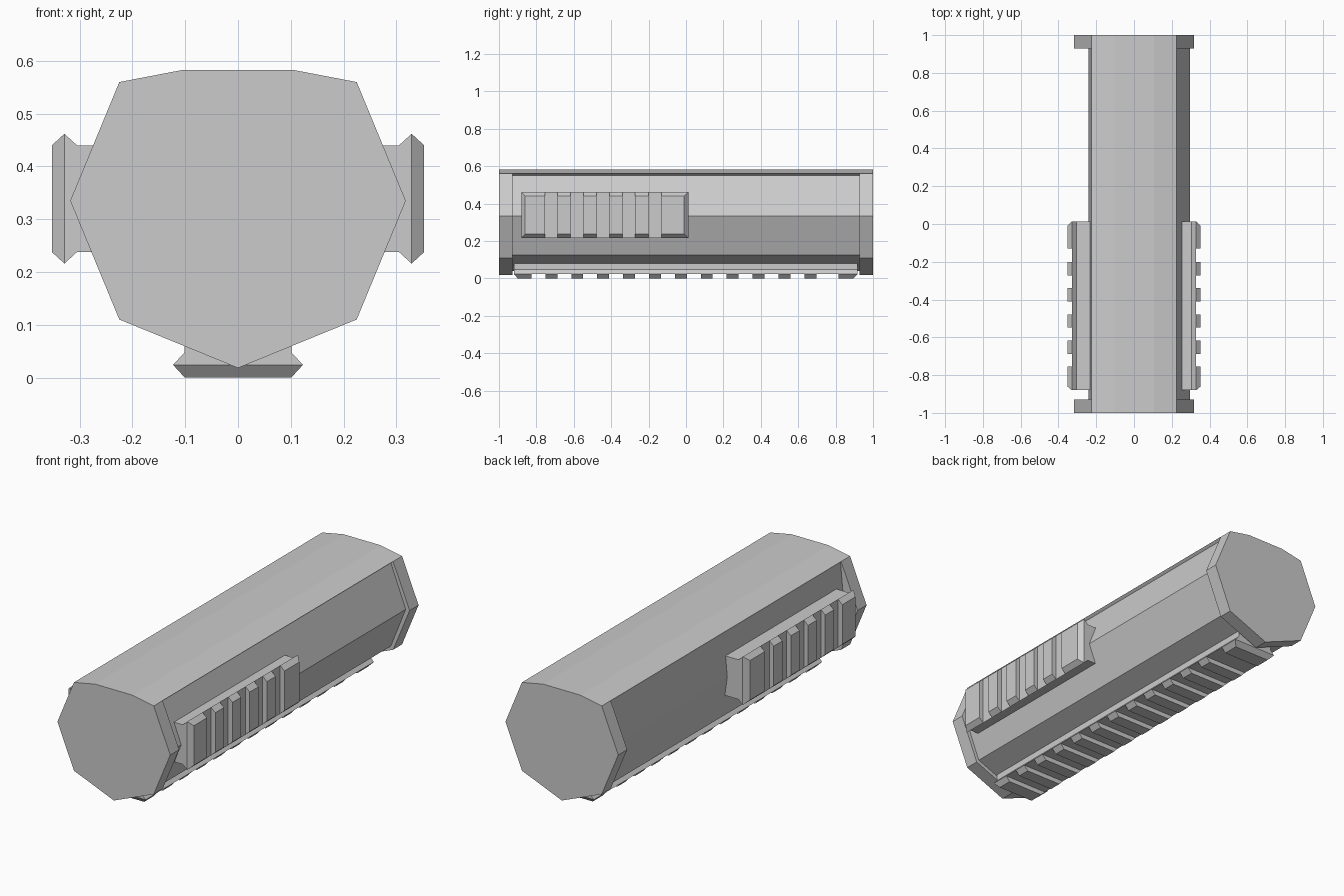
import bpy, bmesh

if "Cube" in bpy.data.objects:
    bpy.data.objects.remove(bpy.data.objects["Cube"])


def finish(bm, name):
    bmesh.ops.remove_doubles(bm, verts=bm.verts, dist=0.0005)
    bmesh.ops.recalc_face_normals(bm, faces=bm.faces)
    me = bpy.data.meshes.new(name)
    bm.to_mesh(me)
    bm.free()
    ob = bpy.data.objects.new(name, me)
    bpy.context.collection.objects.link(ob)
    return ob


def loft(bm, rings):
    """Closed solid through rings of equally many points."""
    vs = [[bm.verts.new(p) for p in r] for r in rings]
    n = len(vs[0])
    for a, b in zip(vs, vs[1:]):
        for i in range(n):
            j = (i + 1) % n
            bm.faces.new((a[i], a[j], b[j], b[i]))
    bm.faces.new(vs[0])
    bm.faces.new(vs[-1])


# Body: full collars at both ends, side panels recessed between them (left one deeper)
def section(right, bottom, left):
    top = [(-0.225, 0.56), (-0.105, 0.583), (0.105, 0.583), (0.225, 0.56)]
    return top + right + [(0, bottom)] + left


collar = section([(0.225, 0.56), (0.318, 0.335), (0.225, 0.11)], 0.018,
                 [(-0.225, 0.11), (-0.318, 0.335), (-0.225, 0.56)])
middle = section([(0.212, 0.55), (0.296, 0.335), (0.212, 0.125)], 0.04,
                 [(-0.212, 0.125), (-0.242, 0.335), (-0.222, 0.55)])
bm = bmesh.new()
stations = [(-1, collar), (-0.928, collar), (-0.928, middle),
            (0.928, middle), (0.928, collar), (1, collar)]
vs = [[bm.verts.new((x, y, z)) for x, z in prof] for y, prof in stations]
n = len(collar)
for a, b in zip(vs, vs[1:]):
    for i in range(n):
        j = (i + 1) % n
        pts = []
        for v in (a[i], a[j], b[j], b[i]):
            if all((v.co - p.co).length > 0.0005 for p in pts):
                pts.append(v)
        if len(pts) > 2:
            bm.faces.new(pts)
bm.faces.new(vs[0])
bm.faces.new(vs[-1])
finish(bm, "body")


# Rails: dovetail base with bevelled cross teeth; h = 0 is the outer surface
W, C, H = 0.101, 0.022, 0.024


def rail(name, y0, y1, teeth, depth, place):
    base = [(-W, -depth), (-W, -2 * H), (-W - C, -H),
            (W + C, -H), (W, -2 * H), (W, -depth)]
    bm = bmesh.new()
    loft(bm, [[place(u, y, h) for u, h in base] for y in (y0, y1)])
    for k, (a, b) in enumerate(teeth):
        lo = y0 if k == 0 else a
        hi = y1 if k == len(teeth) - 1 else b
        w = W + C
        loft(bm, [[place(-w, lo, -H), place(w, lo, -H), place(w, hi, -H), place(-w, hi, -H)],
                  [place(-W, a, 0), place(W, a, 0), place(W, b, 0), place(-W, b, 0)]])
    finish(bm, name)


PITCH = 0.1385
side_teeth = [(-0.86, -0.755)]
side_teeth += [(-0.687 + PITCH * i, -0.617 + PITCH * i) for i in range(4)]
side_teeth += [(-0.13, -0.01)]
for name, s in (("right_rail", 1), ("left_rail", -1)):
    rail(name, -0.88, 0.013, side_teeth, 0.15,
         lambda u, y, h, s=s: (s * (0.353 + h), y, 0.339 + u))

bottom_teeth = [(-0.9, -0.825)]
bottom_teeth += [(-0.752 + PITCH * i, -0.688 + PITCH * i) for i in range(11)]
bottom_teeth += [(0.815, 0.895)]
rail("bottom_rail", -0.92, 0.918, bottom_teeth, 0.12, lambda u, y, h: (u, y, -h))

# Tooth rows of the side rails: first raised tooth pair stays aligned with the gaps listed above
